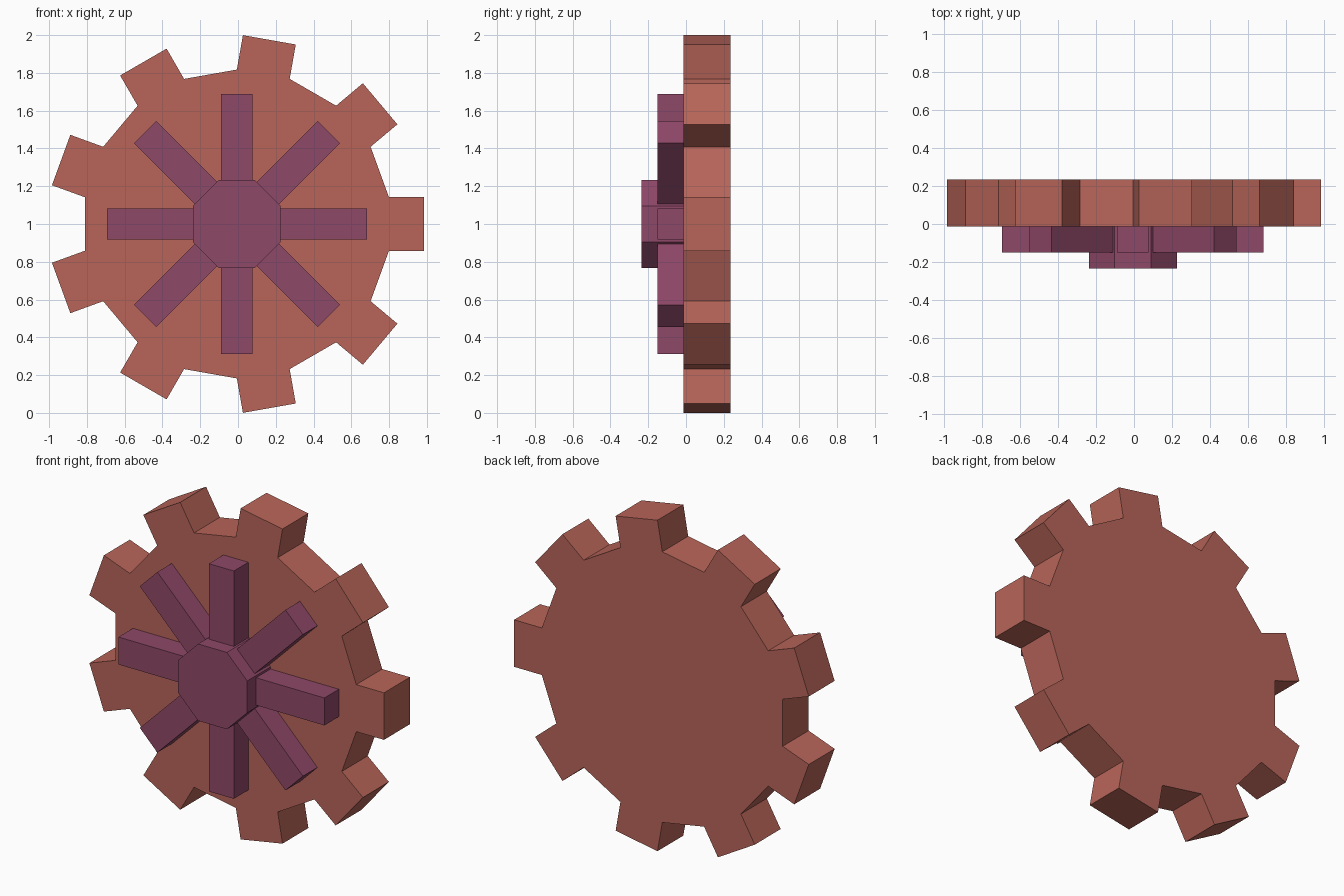
import bpy, bmesh
from math import radians, cos, sin, tan
from mathutils import Matrix, Vector

cube = bpy.data.objects.get("Cube")
if cube:
    bpy.data.objects.remove(cube)

CENTRE = Vector((-0.006, 0, 1.0))
BACK = 0.235


def material(name, rgb):
    m = bpy.data.materials.new(name)
    m.use_nodes = True
    m.diffuse_color = (*rgb, 1)
    m.node_tree.nodes["Principled BSDF"].inputs["Base Color"].default_value = (*rgb, 1)
    return m


clay = material("clay red", (0.48, 0.13, 0.10))
plum = material("plum purple", (0.275, 0.065, 0.138))


def prism(name, outline, front, back, mat):
    """Extrude an (x, z) outline, given about the wheel centre, along y."""
    bm = bmesh.new()
    face = bm.faces.new([bm.verts.new((x, front, z)) for x, z in outline])
    ext = bmesh.ops.extrude_face_region(bm, geom=[face])
    moved = [v for v in ext["geom"] if isinstance(v, bmesh.types.BMVert)]
    bmesh.ops.translate(bm, verts=moved, vec=(0, back - front, 0))
    bmesh.ops.recalc_face_normals(bm, faces=bm.faces)
    mesh = bpy.data.meshes.new(name)
    bm.to_mesh(mesh)
    bm.free()
    mesh.materials.append(mat)
    obj = bpy.data.objects.new(name, mesh)
    obj.location = CENTRE
    bpy.context.collection.objects.link(obj)
    return obj


def turned(points, degrees):
    rot = Matrix.Rotation(radians(degrees), 2)
    return [tuple(rot @ Vector(p)) for p in points]


# Toothed wheel: nine square teeth with straight gaps between them
TEETH, HALF, TIP, ROOT = 9, 0.142, 0.99, 0.805
tooth = [(ROOT, -HALF), (TIP, -HALF), (TIP, HALF), (ROOT, HALF)]
gear = []
for i in range(TEETH):
    gear += turned(tooth, i * 360 / TEETH)
prism("gear_wheel", gear, -0.012, BACK, clay)

# Four crossing bars make the eight spokes
L, W = 0.688, 0.083
bar = [(-L, -W), (L, -W), (L, W), (-L, W)]
for i in range(4):
    prism(f"spoke_bar_{i + 1}", turned(bar, i * 45), -0.15, BACK - 0.01, plum)

# Octagonal hub with flat sides facing the spokes
APOTHEM = 0.232
corner = [(APOTHEM, APOTHEM * tan(radians(22.5)))]
hub = [turned(corner, i * 45)[0] for i in range(8)]
prism("hub", hub, -BACK, BACK - 0.02, plum)
